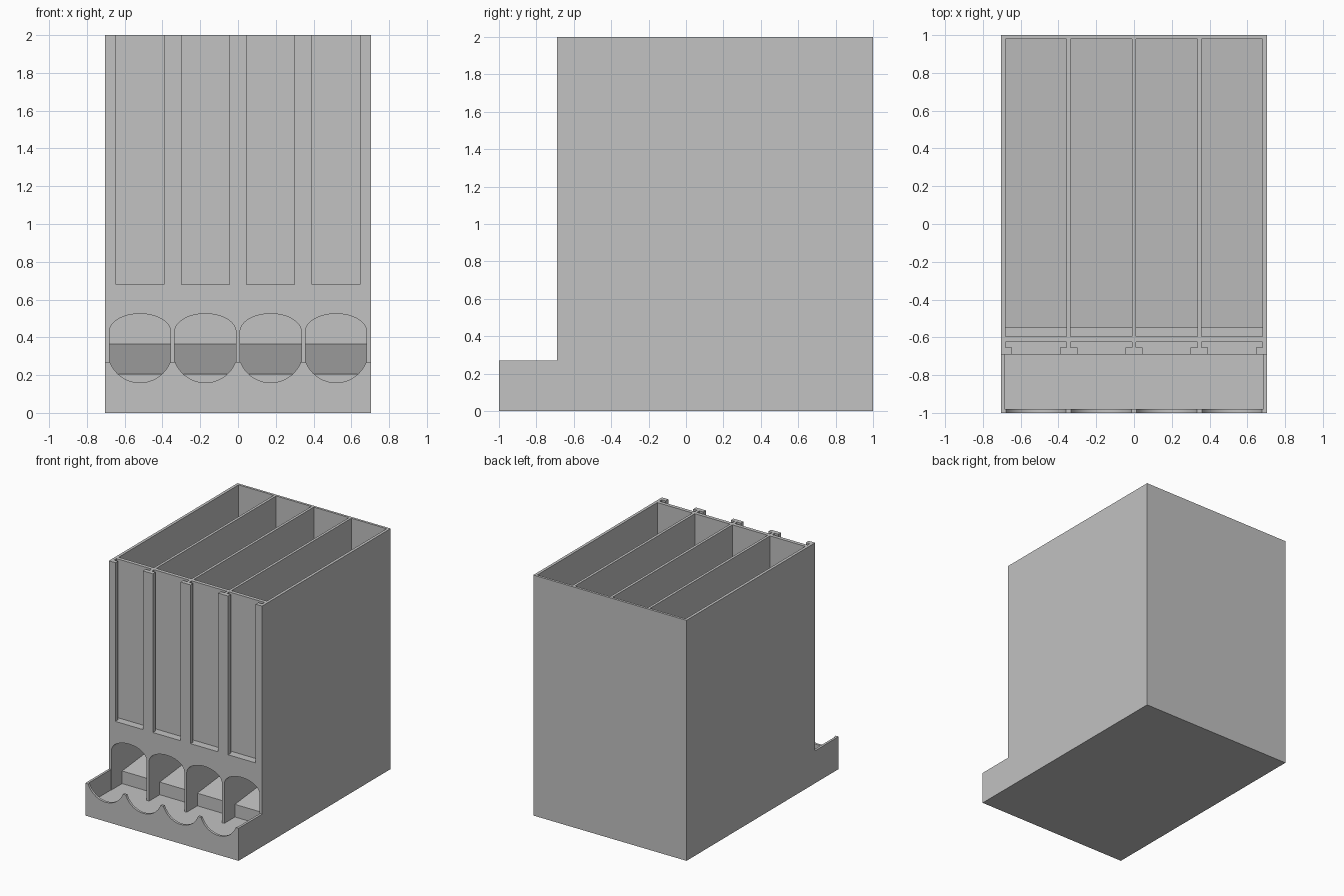
import bpy
import bmesh
import math
from mathutils import Vector

cube = bpy.data.objects.get("Cube")
if cube:
    bpy.data.objects.remove(cube, do_unlink=True)

HALF_W = 0.705          # half of the outer width
FRONT = -0.69           # face of the tall front wall
RIM = 0.27              # height of the tray
FLOOR = 0.10            # tray floor
PITCH = 0.346           # spacing of the channels
HALF_C = 0.162          # half of a channel's width
TOP = 2.0
CENTRES = [(i - 1.5) * PITCH for i in range(4)]

grey = bpy.data.materials.new("plain_grey")
grey.use_nodes = True
colour = (0.54, 0.54, 0.54, 1.0)
grey.diffuse_color = colour
grey.node_tree.nodes["Principled BSDF"].inputs["Base Color"].default_value = colour


def prism(name, outline, axis, start, end):
    """Extrude a closed outline along x (outline in y, z) or y (outline in x, z)."""
    bm = bmesh.new()
    if axis == "x":
        verts = [bm.verts.new((start, a, b)) for a, b in outline]
        move = Vector((end - start, 0, 0))
    else:
        verts = [bm.verts.new((a, start, b)) for a, b in outline]
        move = Vector((0, end - start, 0))
    face = bm.faces.new(verts)
    side = bmesh.ops.extrude_face_region(bm, geom=[face])["geom"]
    bmesh.ops.translate(bm, vec=move,
                        verts=[g for g in side if isinstance(g, bmesh.types.BMVert)])
    bmesh.ops.recalc_face_normals(bm, faces=bm.faces)
    mesh = bpy.data.meshes.new(name)
    bm.to_mesh(mesh)
    bm.free()
    mesh.materials.append(grey)
    obj = bpy.data.objects.new(name, mesh)
    bpy.context.collection.objects.link(obj)
    return obj


def rect(a0, a1, b0, b1):
    return [(a0, b0), (a1, b0), (a1, b1), (a0, b1)]


def arc(cx, cz, rx, rz, begin, finish, steps):
    angles = [math.radians(begin + (finish - begin) * i / steps) for i in range(steps + 1)]
    return [(cx + rx * math.cos(t), cz + rz * math.sin(t)) for t in angles]


def cut(body, cutter):
    """Subtract the cutter from the body, then discard it."""
    cutter.hide_render = True
    mod = body.modifiers.new("cut", "BOOLEAN")
    mod.operation = "DIFFERENCE"
    mod.solver = "EXACT"
    mod.object = cutter
    bpy.context.view_layer.objects.active = body
    bpy.ops.object.modifier_apply(modifier=mod.name)
    bpy.data.objects.remove(cutter, do_unlink=True)


# Body: tall bin with a low tray in front
body = prism("dispenser_body",
             [(-1, 0), (1, 0), (1, TOP), (FRONT, TOP), (FRONT, RIM), (-1, RIM)],
             "x", -HALF_W, HALF_W)

# Tray hollow
cut(body, prism("tray_hollow", rect(-0.98, FRONT, FLOOR, 0.4), "x", -0.685, 0.685))

for cx in CENTRES:
    left, right = cx - HALF_C, cx + HALF_C

    # Storage channel with a step and a ramped floor
    channel = [(-0.595, FLOOR), (-0.55, FLOOR), (-0.55, 0.205), (0.98, 0.365),
               (0.98, 2.1), (-0.595, 2.1)]
    cut(body, prism("channel", channel, "x", left, right))

    # Arched outlet through the front wall
    outlet = [(left, FLOOR), (right, FLOOR)] + arc(cx, 0.43, HALF_C, 0.095, 0, 180, 24)
    cut(body, prism("outlet", outlet, "y", -0.75, -0.58))

    # Scallop in the tray lip
    cut(body, prism("scallop", arc(cx, 0.331, 0.171, 0.171, 0, 360, 48)[:-1],
                    "y", -1.1, -0.95))

    # Label slot: wide pocket behind a narrower window
    cut(body, prism("label_pocket", rect(left, right, 0.68, 2.1), "y", -0.655, -0.625))
    cut(body, prism("label_window", rect(cx - 0.127, cx + 0.127, 0.68, 2.1),
                    "y", -0.75, -0.64))

# Smooth arches, sharp corners
bpy.ops.object.select_all(action="DESELECT")
body.select_set(True)
bpy.context.view_layer.objects.active = body
bpy.ops.object.shade_smooth_by_angle(angle=math.radians(30))
